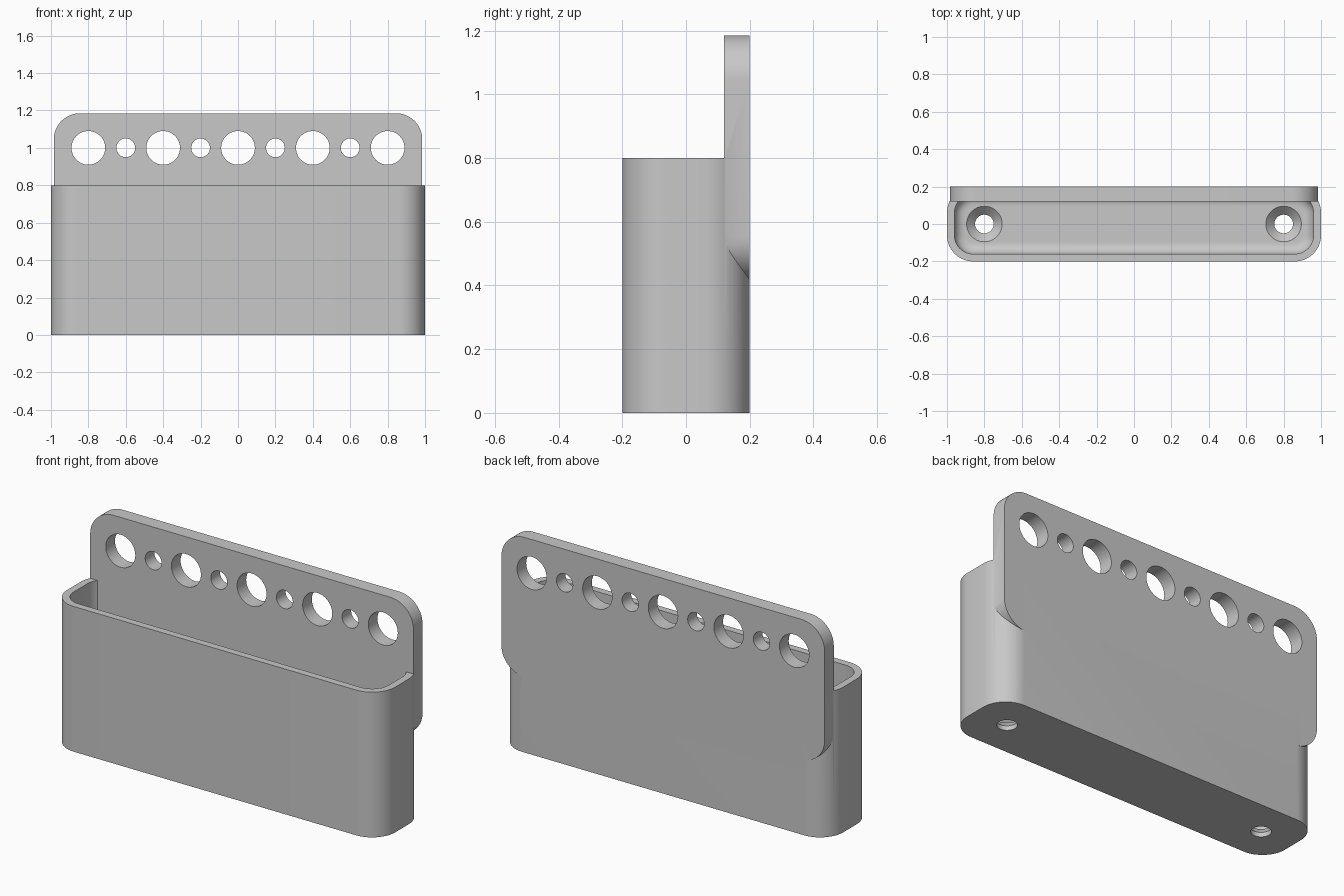
import bpy, bmesh, math
from mathutils import Matrix, Vector

default = bpy.data.objects.get("Cube")
if default:
    bpy.data.objects.remove(default, do_unlink=True)

grey = bpy.data.materials.new("plain grey")
grey.use_nodes = True
colour = (0.58, 0.58, 0.58, 1)
grey.diffuse_color = colour
grey.node_tree.nodes["Principled BSDF"].inputs["Base Color"].default_value = colour


def rounded_ring(hx, hy, r, z, steps=14):
    """Outline of a rounded rectangle; a circle when hx = hy = r."""
    pts = []
    for i, (sx, sy) in enumerate([(1, 1), (-1, 1), (-1, -1), (1, -1)]):
        for k in range(steps + 1):
            a = math.radians(90) * (i + k / steps)
            p = Vector((sx * (hx - r) + r * math.cos(a),
                        sy * (hy - r) + r * math.sin(a), z))
            if not pts or (p - pts[-1]).length > 1e-5:
                pts.append(p)
    if (pts[0] - pts[-1]).length < 1e-5:
        pts.pop()
    return pts


def loft(name, rings, matrix=Matrix()):
    """Closed solid through a stack of outlines."""
    bm = bmesh.new()
    loops = [[bm.verts.new(p) for p in ring] for ring in rings]
    n = len(loops[0])
    for a, b in zip(loops, loops[1:]):
        for i in range(n):
            j = (i + 1) % n
            bm.faces.new((a[i], a[j], b[j], b[i]))
    bm.faces.new(loops[0][::-1])
    bm.faces.new(loops[-1])
    bm.transform(matrix)
    bmesh.ops.recalc_face_normals(bm, faces=bm.faces)
    mesh = bpy.data.meshes.new(name)
    bm.to_mesh(mesh)
    bm.free()
    mesh.materials.append(grey)
    obj = bpy.data.objects.new(name, mesh)
    bpy.context.collection.objects.link(obj)
    return obj


def combine(target, tool, operation):
    """Apply a boolean and discard the tool."""
    tool.hide_render = True
    mod = target.modifiers.new("cut", 'BOOLEAN')
    mod.operation = operation
    mod.solver = 'EXACT'
    mod.object = tool
    bpy.ops.object.select_all(action='DESELECT')
    bpy.context.view_layer.objects.active = target
    target.select_set(True)
    bpy.ops.object.modifier_apply(modifier=mod.name)
    bpy.data.objects.remove(tool, do_unlink=True)


# Tray with rounded vertical corners
FLOOR, FILLET = 0.07, 0.06
tray = loft("holder", [rounded_ring(1, 0.2, 0.14, z) for z in (0, 0.8)])

# Cavity with a filleted bottom edge
rings = []
for k in range(9):
    a = math.radians(90) * k / 8
    inset = FILLET * (1 - math.sin(a))
    rings.append(rounded_ring(0.96 - inset, 0.16 - inset, 0.1 - inset,
                              FLOOR + FILLET * (1 - math.cos(a))))
rings.append(rounded_ring(0.96, 0.16, 0.1, 1))
combine(tray, loft("cavity_cutter", rings), 'DIFFERENCE')

# Countersunk screw holes in the floor
for x in (-0.8, 0.8):
    profile = [(0.05, -0.1), (0.05, FLOOR - 0.045),
               (0.095, FLOOR), (0.095, FLOOR + 0.05)]
    cutter = loft("screw_cutter", [rounded_ring(r, r, r, z) for r, z in profile],
                  Matrix.Translation((x, 0, 0)))
    combine(tray, cutter, 'DIFFERENCE')

# Upright back plate with rounded corners
upright = Matrix.Rotation(math.radians(90), 4, 'X')
plate = loft("back_plate", [rounded_ring(0.985, 0.385, 0.14, d) for d in (-0.2, -0.12)],
             Matrix.Translation((0, 0, 0.8)) @ upright)

# Alternating large and small round holes along the plate
for i in range(-4, 5):
    r = 0.09 if i % 2 == 0 else 0.05
    cutter = loft("hole_cutter", [rounded_ring(r, r, r, d) for d in (-0.3, 0)],
                  Matrix.Translation((i * 0.2, 0, 1)) @ upright)
    combine(plate, cutter, 'DIFFERENCE')

# Join plate and tray into one body
combine(tray, plate, 'UNION')
bpy.ops.object.shade_smooth_by_angle(angle=math.radians(30))
